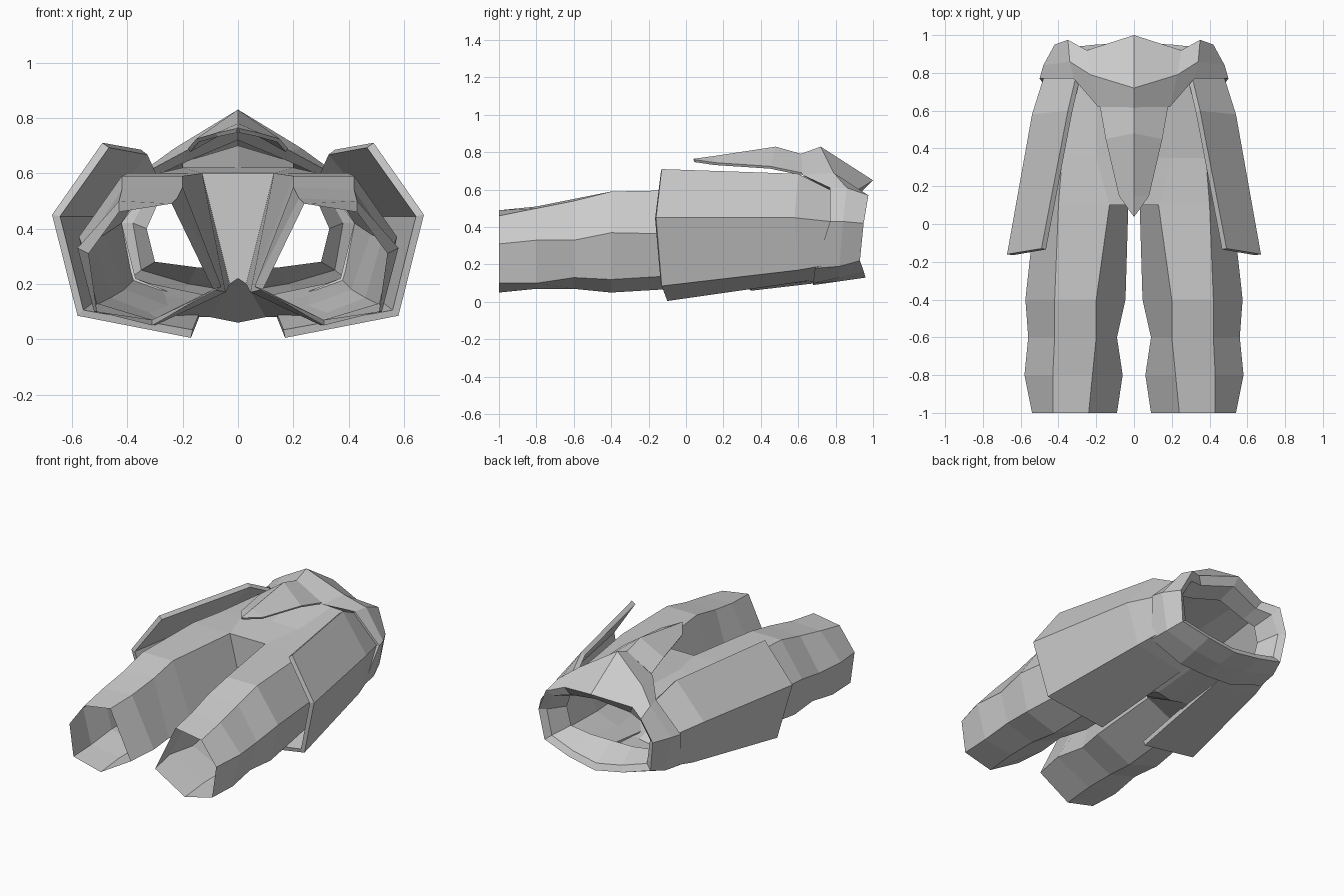
import bpy


def loft(name, rings, closed=False, thickness=0.0):
    """Skin a series of right-hand cross-sections and mirror them across x."""
    n = len(rings[0])
    verts = [p for r in rings for p in r]
    faces = []
    for i in range(len(rings) - 1):
        for j in range(n if closed else n - 1):
            k = (j + 1) % n
            faces.append((i * n + j, i * n + k, (i + 1) * n + k, (i + 1) * n + j))
    mesh = bpy.data.meshes.new(name)
    mesh.from_pydata(verts, [], faces)
    mesh.update()
    ob = bpy.data.objects.new(name, mesh)
    bpy.context.collection.objects.link(ob)
    if thickness:
        s = ob.modifiers.new("Thickness", 'SOLIDIFY')
        s.thickness = thickness
        s.offset = -1
    m = ob.modifiers.new("Mirror", 'MIRROR')
    m.use_clip = True
    m.merge_threshold = 0.002
    return ob


def at_y(sections):
    return [[(x, y, z) for x, z in pts] for y, pts in sections]


# Hollow trouser legs, six-sided
thigh = [(.03, .2), (.13, .6), (.40, .60), (.52, .36), (.46, .15), (.28, .08)]
loft("trouser_legs", at_y([
    (-1.0, [(.09, .18), (.24, .49), (.43, .46), (.54, .31), (.51, .10), (.31, .05)]),
    (-.80, [(.06, .19), (.22, .51), (.43, .50), (.58, .33), (.52, .10), (.31, .07)]),
    (-.60, [(.09, .18), (.20, .55), (.42, .54), (.56, .33), (.51, .13), (.31, .07)]),
    (-.40, [(.045, .17), (.20, .59), (.42, .59), (.575, .37), (.52, .12), (.30, .05)]),
    (.10, thigh)]), closed=True)

# Hips, from the top of the thighs to the waist
loft("hips", at_y([
    (.10, [(0, .6)] + thigh[1:] + [thigh[0], (0, .22)]),
    (.35, [(0, .62), (.2, .62), (.38, .58), (.48, .38), (.41, .18), (.25, .12), (.1, .08), (0, .06)]),
    (.78, [(0, .70), (.2, .64), (.32, .58), (.42, .42), (.37, .22), (.2, .16), (.1, .12), (0, .11)])]))

# Wedge between the legs
loft("crotch_wedge", [[(0, .1, .22), (.03, .1, .2)], [(0, .1, .6), (.13, .1, .6)]])

# Wide belt: inner hem, outer hem, ridge, upper edge, rim, inner lip
loft("belt", [
    [(0, .68, .72), (.19, .69, .64), (.30, .77, .58), (.42, .77, .42), (.37, .70, .22), (.2, .69, .15), (0, .69, .12)],
    [(0, .61, .79), (.19, .62, .68), (.32, .77, .61), (.50, .77, .43), (.44, .69, .18), (.2, .68, .10), (0, .68, .09)],
    [(0, .72, .83), (.23, .79, .69), (.34, .86, .61), (.48, .84, .43), (.425, .82, .19), (.2, .82, .13), (0, .82, .11)],
    [(0, 1.0, .65), (.25, .92, .60), (.35, .975, .57), (.42, .95, .42), (.39, .93, .22), (.2, .95, .165), (0, .96, .13)],
    [(0, .95, .60), (.22, .90, .55), (.32, .93, .53), (.38, .92, .42), (.35, .91, .25), (.18, .93, .20), (0, .94, .17)],
    [(0, .82, .56), (.20, .80, .51), (.29, .80, .49), (.33, .78, .40), (.30, .78, .28), (.15, .78, .26), (0, .78, .26)]])

# Side plates wrapping around the outer thighs
loft("side_plates", [
    [(.49, -.13, .71), (.672, -.16, .45), (.58, -.13, .085), (.17, -.10, .005)],
    [(.35, .60, .685), (.54, .58, .45), (.47, .60, .17), (.13, .60, .105)],
    [(.31, .77, .60), (.48, .77, .43), (.43, .77, .20), (.12, .77, .13)]], thickness=.03)

# Pointed front flap hanging from the belt
loft("front_flap", [
    [(0, .04, .765), (.01, .05, .76)],
    [(0, .15, .78), (.08, .15, .745)],
    [(0, .48, .83), (.15, .45, .725)],
    [(0, .62, .79), (.18, .62, .69)]], thickness=.015)
